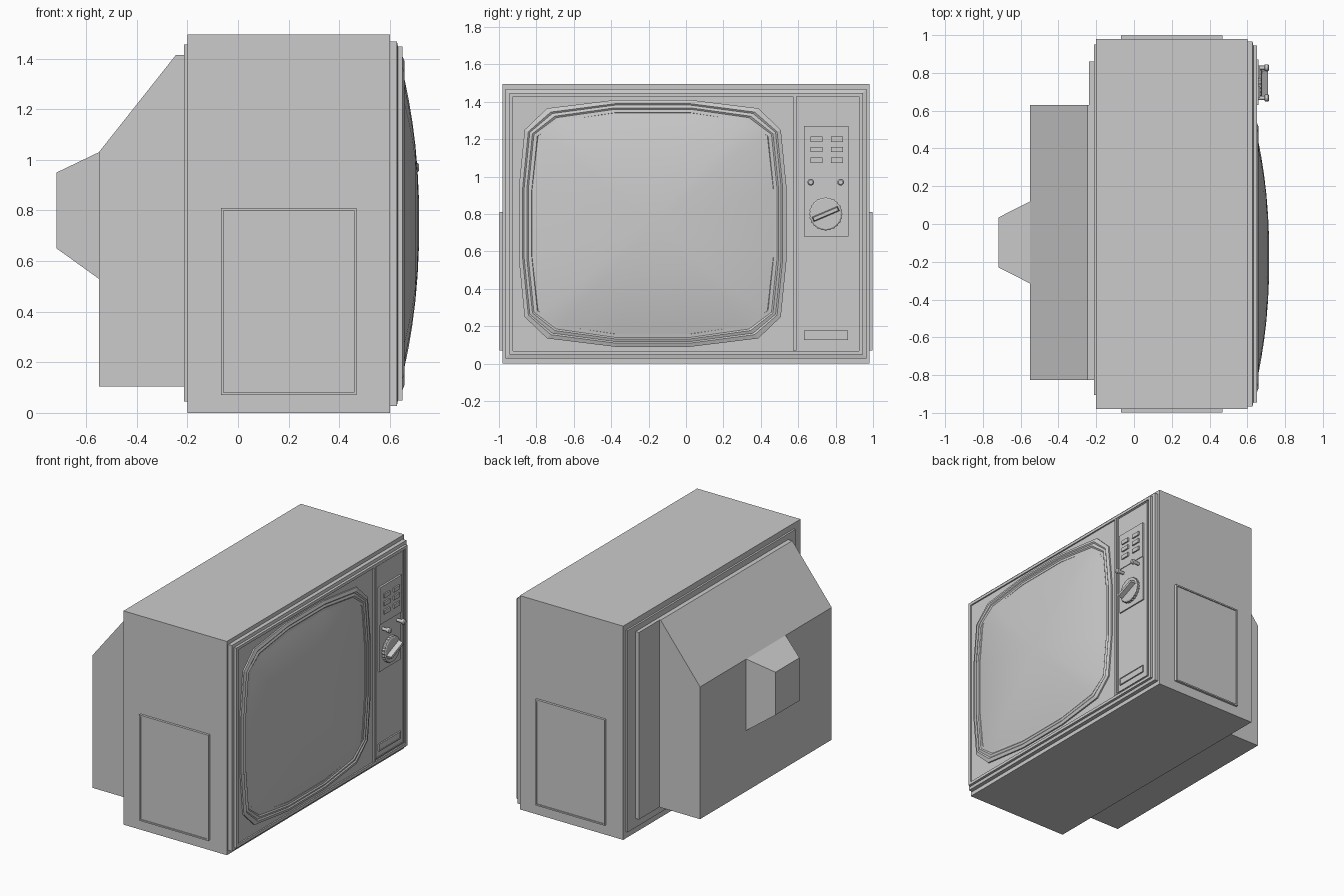
import bpy, bmesh, math

if "Cube" in bpy.data.objects:
    bpy.data.objects.remove(bpy.data.objects["Cube"])

CY, CZ = -0.178, 0.75      # screen centre
MID = 0.748                # cabinet mid height


def loft(name, loops, caps=(True, True), smooth=None, tip=None):
    """Skin a series of equal-length loops; optional end caps or closing tip point."""
    bm = bmesh.new()
    rings = [[bm.verts.new(p) for p in lp] for lp in loops]
    n = len(rings[0])
    for a, b in zip(rings, rings[1:]):
        for i in range(n):
            j = (i + 1) % n
            bm.faces.new((a[i], a[j], b[j], b[i]))
    if caps[0]:
        bm.faces.new(rings[0])
    if tip:
        t = bm.verts.new(tip)
        for i in range(n):
            bm.faces.new((rings[-1][i], rings[-1][(i + 1) % n], t))
    elif caps[1]:
        bm.faces.new(rings[-1])
    bmesh.ops.recalc_face_normals(bm, faces=bm.faces)
    me = bpy.data.meshes.new(name)
    bm.to_mesh(me)
    bm.free()
    ob = bpy.data.objects.new(name, me)
    bpy.context.collection.objects.link(ob)
    if smooth:
        bpy.ops.object.select_all(action='DESELECT')
        ob.select_set(True)
        bpy.context.view_layer.objects.active = ob
        bpy.ops.object.shade_smooth_by_angle(angle=math.radians(smooth))
    return ob


def rect(x, y0, y1, z0, z1):
    return [(x, y0, z0), (x, y1, z0), (x, y1, z1), (x, y0, z1)]


def box(name, x0, x1, y0, y1, z0, z1):
    return loft(name, [rect(x0, y0, y1, z0, z1), rect(x1, y0, y1, z0, z1)])


def circle(x, y, z, r, n=16, tooth=0.0):
    return [(x, y + (r - tooth * (i % 2)) * math.cos(2 * math.pi * i / n),
             z + (r - tooth * (i % 2)) * math.sin(2 * math.pi * i / n)) for i in range(n)]


def tube_loop(x, a, b, c1, c2, s=1.0):
    """Bulged rectangle with cut corners, as seen on the picture tube."""
    q = [(a, 0.3 * b), (a - c1[0], b - c1[1]), (a - c2[0], b - c2[1]), (0.2, b)]
    pts = q + [(-u, v) for u, v in q[::-1]] + [(-u, -v) for u, v in q] + [(u, -v) for u, v in q[::-1]]
    return [(x, CY + s * u, CZ + s * v) for u, v in pts]


# Cabinet
box("cabinet", -0.20, 0.60, -0.98, 0.98, 0.0, 1.495)

# Stepped front frame with recessed face
front = [(0.965, 0.72, 0.60), (0.965, 0.72, 0.628), (0.945, 0.70, 0.632), (0.945, 0.70, 0.65),
         (0.925, 0.68, 0.65), (0.925, 0.68, 0.64)]
loft("front_frame", [rect(x, -h, h, MID - v, MID + v) for h, v, x in front])
box("divider", 0.64, 0.65, 0.572, 0.59, 0.07, 1.427)

# Stepped bezel around the screen
steps = [(0.0, 0.638), (0.0, 0.650), (0.02, 0.658), (0.028, 0.652), (0.042, 0.658),
         (0.05, 0.652), (0.068, 0.655), (0.075, 0.642)]
loft("screen_bezel", [tube_loop(x, 0.715 - d, 0.66 - d, (0.03, 0.16 - 0.5 * d), (0.15, 0.045))
                      for d, x in steps], caps=(False, False))

# Domed picture tube
dome = [1.0, 0.93, 0.82, 0.68, 0.52, 0.35, 0.18]
loops = [tube_loop(0.640, 0.65, 0.60, (0.035, 0.10), (0.14, 0.03))]
loops += [tube_loop(0.652 + 0.064 * (1 - s ** 2.2), 0.645, 0.595, (0.035, 0.10), (0.14, 0.03), s) for s in dome]
loft("screen", loops, smooth=40, tip=(0.716, CY, CZ))

# Control panel and its raised plates
panel = [(0.0, 0.638), (0.0, 0.648), (0.007, 0.648), (0.007, 0.644)]
loft("control_panel", [rect(x, 0.598 + d, 0.908 - d, 0.08 + d, 1.425 - d) for d, x in panel])
box("button_plate", 0.644, 0.658, 0.63, 0.87, 1.01, 1.27)
box("dial_plate", 0.644, 0.653, 0.63, 0.87, 0.68, 1.01)
badge = [(0.0, 0.644), (0.0, 0.654), (0.006, 0.654), (0.006, 0.650)]
loft("lower_plate", [rect(x, 0.63 + d, 0.867 - d, 0.125 + d, 0.176 - d) for d, x in badge])

# Push buttons
for r, z in enumerate((1.20, 1.145, 1.087)):
    for c, y in enumerate((0.698, 0.807)):
        box(f"button_{r}_{c}", 0.655, 0.668, y - 0.032, y + 0.032, z - 0.014, z + 0.014)

# Small knobs on stems
for side, y in (("left", 0.667), ("right", 0.827)):
    prof = [(0.011, 0.65), (0.011, 0.69), (0.018, 0.693), (0.018, 0.710), (0.012, 0.716)]
    loft(f"knob_{side}", [circle(x, y, 0.97, r, 12) for r, x in prof], smooth=35)

# Ridged dial with slanted grip
DY, DZ = 0.747, 0.80
loft("dial", [circle(0.652, DY, DZ, 0.09, 48, 0.005), circle(0.672, DY, DZ, 0.09, 48, 0.005),
              circle(0.677, DY, DZ, 0.08, 48)])
ca, sa = math.cos(math.radians(23)), math.sin(math.radians(23))
loft("dial_grip", [[(x, DY + u * ca - v * sa, DZ + u * sa + v * ca)
                    for u, v in ((-l, -w), (l, -w), (l, w), (-l, w))]
                   for x, l, w in ((0.675, 0.075, 0.014), (0.71, 0.07, 0.009))])

# Framed panels on both sides
for side, s in (("left", -1), ("right", 1)):
    lv = [(0.0, 0.975), (0.0, 0.997), (0.010, 0.997), (0.010, 0.990)]
    loft(f"side_panel_{side}", [[(-0.068 + d, s * y, 0.07 + d), (0.468 - d, s * y, 0.07 + d),
                                 (0.468 - d, s * y, 0.81 - d), (-0.068 + d, s * y, 0.81 - d)]
                                for d, y in lv])

# Rear cover: rim, plate, sloped housing and tube neck
box("rear_rim", -0.213, -0.19, -0.905, 0.95, 0.045, 1.455)
box("rear_plate", -0.238, -0.20, -0.825, 0.86, 0.107, 1.415)
profile = [(-0.21, 0.105), (-0.55, 0.105), (-0.55, 1.03), (-0.245, 1.415), (-0.21, 1.415)]
loft("rear_housing", [[(x, y, z) for x, z in profile] for y in (-0.825, 0.63)])
loft("tube_neck", [rect(-0.54, -0.315, 0.12, 0.53, 1.03), rect(-0.55, -0.315, 0.12, 0.53, 1.03),
                   rect(-0.717, -0.23, 0.035, 0.65, 0.95)])
